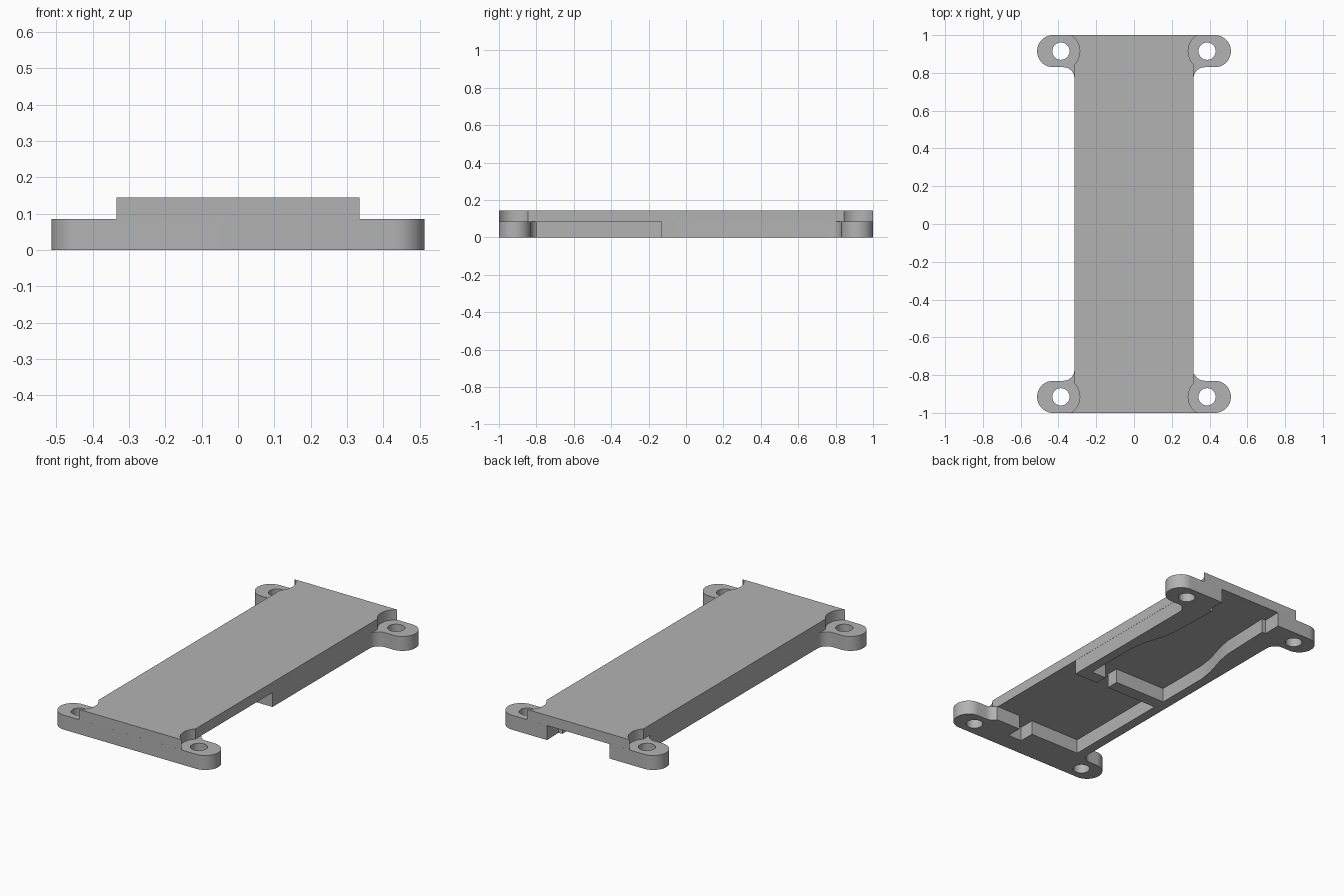
import bpy
import bmesh
from math import sin, cos, radians, atan2, degrees

cube = bpy.data.objects.get("Cube")
if cube:
    bpy.data.objects.remove(cube, do_unlink=True)

STEP, TOP = 0.085, 0.145
EAR_X, EAR_Y = 0.387, 0.915

grey = bpy.data.materials.new("plain grey")
grey.use_nodes = True
colour = (0.45, 0.45, 0.45, 1)
grey.diffuse_color = colour
grey.node_tree.nodes["Principled BSDF"].inputs["Base Color"].default_value = colour


def arc(cx, cy, r, start, end, n):
    angles = [radians(start + (end - start) * i / n) for i in range(n + 1)]
    return [(cx + r * cos(a), cy + r * sin(a)) for a in angles]


def mirror_quarter(q):
    """Closed outline from its quarter in +x +y."""
    half = q + [(-x, y) for x, y in reversed(q)]
    return half + [(-x, -y) for x, y in half]


def prism(name, outline, z0, z1):
    bm = bmesh.new()
    face = bm.faces.new([bm.verts.new((x, y, z0)) for x, y in outline])
    out = bmesh.ops.extrude_face_region(bm, geom=[face])
    verts = [v for v in out["geom"] if isinstance(v, bmesh.types.BMVert)]
    bmesh.ops.translate(bm, verts=verts, vec=(0, 0, z1 - z0))
    bmesh.ops.recalc_face_normals(bm, faces=bm.faces)
    mesh = bpy.data.meshes.new(name)
    bm.to_mesh(mesh)
    bm.free()
    mesh.materials.append(grey)
    obj = bpy.data.objects.new(name, mesh)
    bpy.context.collection.objects.link(obj)
    return obj


def box_outline(x0, x1, y0, y1):
    return [(x0, y0), (x1, y0), (x1, y1), (x0, y1)]


def cut(target, outline):
    """Cut an outline right through the target."""
    cutter = prism("cutter", outline, -0.1, 0.3)
    cutter.hide_render = True
    mod = target.modifiers.new("cut", "BOOLEAN")
    mod.operation = "DIFFERENCE"
    mod.solver = "EXACT"
    mod.object = cutter
    graph = bpy.context.evaluated_depsgraph_get()
    mesh = bpy.data.meshes.new_from_object(target.evaluated_get(graph))
    target.modifiers.clear()
    target.data = mesh
    bpy.data.objects.remove(cutter, do_unlink=True)


# Lower frame with four filleted mounting ears
quarter = arc(0.375, 0.77, 0.06, 180, 90, 10) + arc(0.428, EAR_Y, 0.085, -90, 90, 24)
frame = prism("mounting_frame", mirror_quarter(quarter), 0, STEP)

# Screw holes
for sx in (-1, 1):
    for sy in (-1, 1):
        cut(frame, arc(sx * EAR_X, sy * EAR_Y, 0.046, 0, 345, 23))

# Front pocket, open on one side
cut(frame, box_outline(-0.257, 0.45, -0.797, -0.13))
# Cable slots through the front wall and the middle rib
cut(frame, box_outline(0.07, 0.16, -0.89, -0.75))
cut(frame, box_outline(0.08, 0.16, -0.2, 0.0))
# Rear pocket, tapering to an opening in the back edge
side = [(0.257, -0.055), (0.257, 0.28), (0.243, 0.37), (0.205, 0.5), (0.19, 0.58),
        (0.18, 0.89), (0.205, 0.89), (0.2, 1.1)]
cut(frame, side + [(-x, y) for x, y in reversed(side)])

# Cover plate, with round clearance at the ears
reach = 0.1
a0 = degrees(atan2(-0.071, -0.072))
a1 = degrees(atan2(0.085, -0.053))
clearance = arc(EAR_X, EAR_Y, reach, a0 + 360, a1, 14)
plate = prism("cover_plate", mirror_quarter(clearance), STEP, TOP)

for obj in (frame, plate):
    bpy.ops.object.select_all(action="DESELECT")
    obj.select_set(True)
    bpy.context.view_layer.objects.active = obj
    bpy.ops.object.shade_smooth_by_angle(angle=radians(30))
